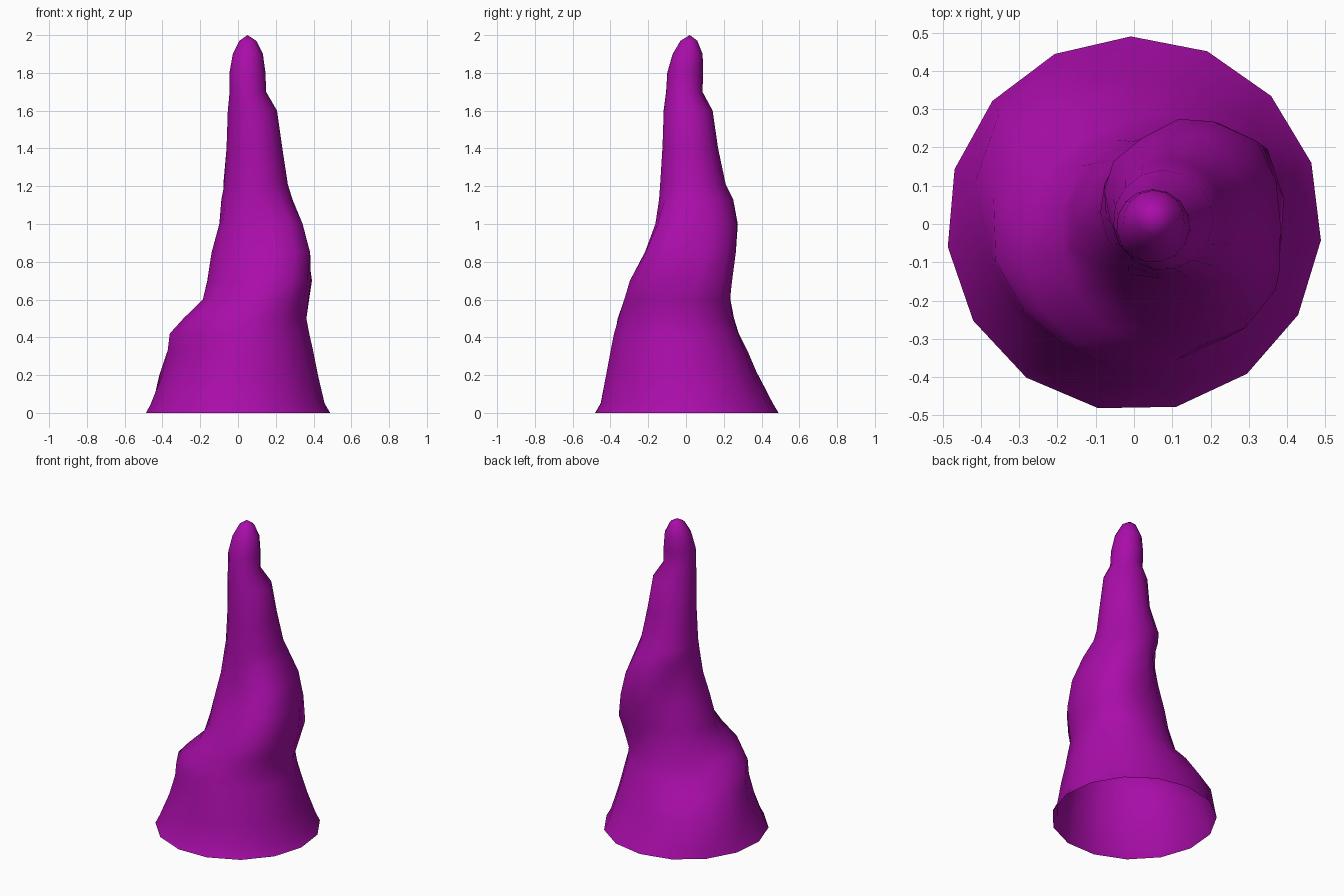
import bpy, bmesh, math

if "Cube" in bpy.data.objects:
    bpy.data.objects.remove(bpy.data.objects["Cube"])

SIDES = 15
START = math.radians(-5)

# Twisted horn sections: height, then outward reach every 45 degrees
# (+x, +x+y, +y, -x+y, -x, -x-y, -y, +x-y)
SECTIONS = [
    (0.00, .49, .49, .49, .49, .49, .49, .49, .49),
    (0.05, .46, .465, .46, .48, .465, .465, .46, .465),
    (0.20, .425, .41, .38, .455, .41, .41, .43, .44),
    (0.33, .40, .37, .325, .355, .38, .37, .405, .41),
    (0.42, .38, .345, .28, .26, .365, .36, .385, .395),
    (0.50, .365, .33, .255, .235, .29, .335, .365, .38),
    (0.60, .375, .355, .235, .205, .19, .245, .33, .395),
    (0.70, .385, .385, .23, .187, .168, .18, .29, .404),
    (0.85, .38, .38, .26, .15, .14, .145, .205, .375),
    (1.00, .335, .355, .275, .12, .095, .11, .155, .31),
    (1.13, .288, .30, .25, .15, .088, .09, .145, .24),
    (1.21, .264, .265, .21, .155, .075, .08, .14, .22),
    (1.40, .235, .225, .17, .10, .062, .07, .127, .20),
]
# Round tip sections: height, centre x, centre y, radius
TIP = [(1.60, .076, .01, .131), (1.70, .052, -.01, .097), (1.80, .05, -.005, .096),
       (1.90, .052, .008, .08), (1.97, .052, .015, .045)]


def ring_radius(samples, a):
    """Smooth periodic curve through eight evenly spaced samples."""
    t = a / (math.pi / 4) % 8
    i, f = int(t), t % 1
    p = [samples[(i + k) % 8] for k in (-1, 0, 1, 2)]
    return p[1] + .5 * f * (p[2] - p[0] + f * (2 * p[0] - 5 * p[1] + 4 * p[2] - p[3]
                            + f * (3 * (p[1] - p[2]) + p[3] - p[0])))


bm = bmesh.new()


def add_ring(z, cx, cy, radii):
    ring = []
    for k in range(SIDES):
        a = START + 2 * math.pi * k / SIDES
        r = ring_radius(radii, a)
        ring.append(bm.verts.new((cx + r * math.cos(a), cy + r * math.sin(a), z)))
    return ring


rings = []
for z, *h in SECTIONS:
    cx, cy = (h[0] - h[4]) / 2, (h[2] - h[6]) / 2
    radii = [h[k] - cx * math.cos(k * math.pi / 4) - cy * math.sin(k * math.pi / 4)
             for k in range(8)]
    rings.append(add_ring(z, cx, cy, radii))
for z, cx, cy, r in TIP:
    rings.append(add_ring(z, cx, cy, [r] * 8))

# Walls, closed to a point on top and open underneath
for lo, hi in zip(rings, rings[1:]):
    for k in range(SIDES):
        n = (k + 1) % SIDES
        bm.faces.new((lo[k], lo[n], hi[n], hi[k]))
apex = bm.verts.new((.05, .02, 2))
for k in range(SIDES):
    bm.faces.new((rings[-1][k], rings[-1][(k + 1) % SIDES], apex))
for f in bm.faces:
    f.smooth = True

mesh = bpy.data.meshes.new("twisted_horn")
bm.to_mesh(mesh)
bm.free()
horn = bpy.data.objects.new("twisted_horn", mesh)
bpy.context.collection.objects.link(horn)

mat = bpy.data.materials.new("purple")
mat.diffuse_color = (0.4, 0.004, 0.4, 1)
mat.use_nodes = True
mat.node_tree.nodes["Principled BSDF"].inputs["Base Color"].default_value = mat.diffuse_color
mesh.materials.append(mat)
